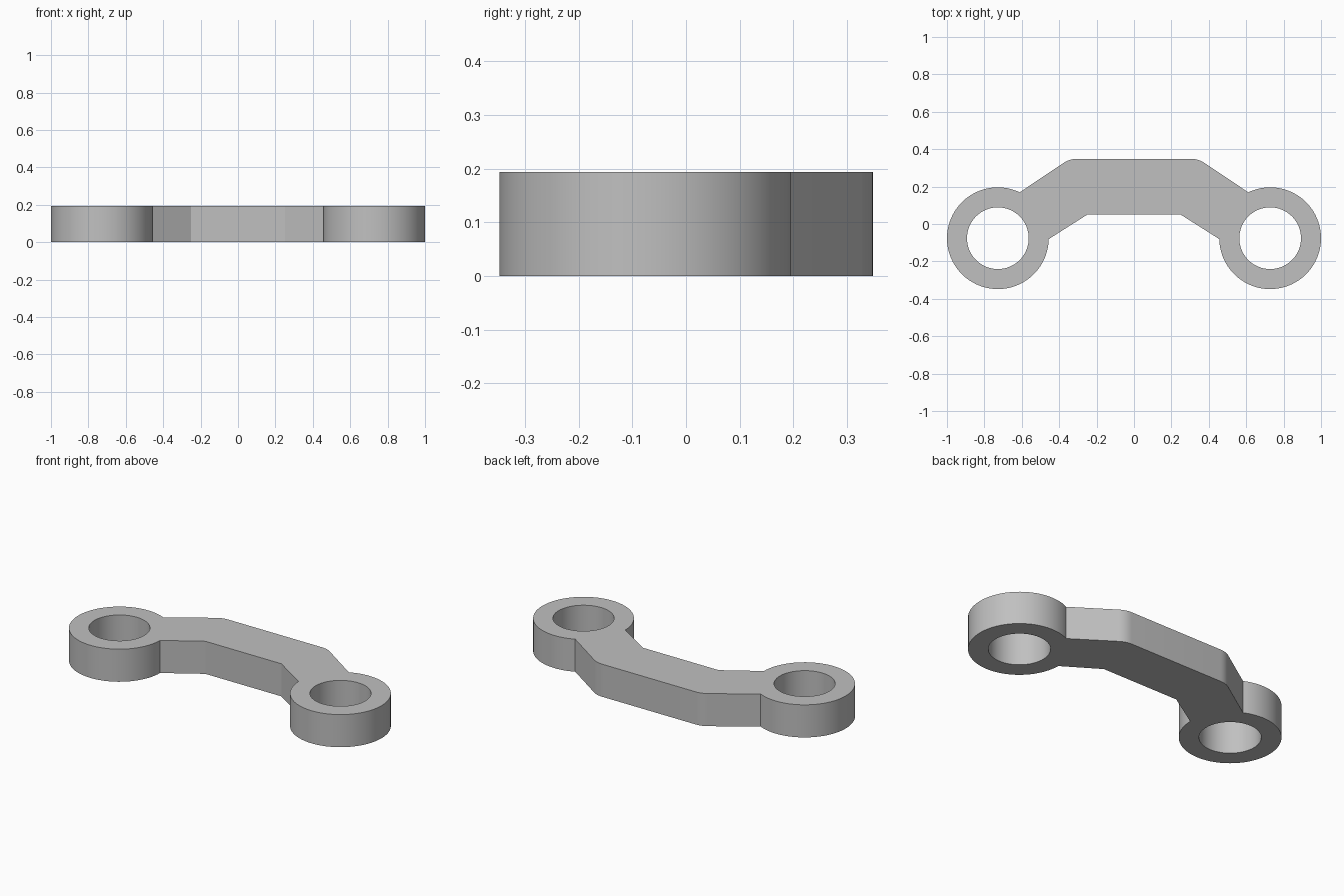
import bpy
import bmesh
from math import cos, sin, radians, pi
from mathutils import Vector

cube = bpy.data.objects.get("Cube")
if cube:
    bpy.data.objects.remove(cube, do_unlink=True)

HEIGHT = 0.194
EYE = Vector((0.728, -0.076))
OUTER, INNER = 0.272, 0.165
STEPS = 64


def arc(radius, start, end, steps):
    """Points on a circle round the eye centre, angles in degrees."""
    angles = [radians(start + (end - start) * i / steps) for i in range(steps + 1)]
    return [EYE + radius * Vector((cos(a), sin(a))) for a in angles]


def fillet(before, corner, after, length, steps=6):
    """Rounded corner as a quadratic blend between tangent points."""
    a = corner + (before - corner).normalized() * length
    b = corner + (after - corner).normalized() * length
    return [a * (1 - t) ** 2 + corner * 2 * t * (1 - t) + b * t * t
            for t in (i / steps for i in range(steps + 1))]


def mirrored(points):
    return [Vector((-p.x, p.y)) for p in reversed(points)]


# Half outline: top shoulder, round the eye, back to the underside of the arm
eye_arc = arc(OUTER, 115.5, -179, STEPS)
shoulder = fillet(Vector((0, 0.348)), Vector((0.345, 0.348)), eye_arc[0], 0.038)
half = shoulder + eye_arc + [Vector((0.25, 0.05))]
hole = arc(INNER, 0, 360, STEPS)[:-1]

# Flat plate with two holes, then raised to full thickness
bm = bmesh.new()
for loop in (half + mirrored(half), hole, mirrored(hole)):
    verts = [bm.verts.new((p.x, p.y, 0)) for p in loop]
    for i, v in enumerate(verts):
        bm.edges.new((verts[i - 1], v))
bmesh.ops.triangle_fill(bm, edges=bm.edges[:], use_beauty=True, normal=(0, 0, 1))
bmesh.ops.dissolve_limit(bm, angle_limit=0.01, verts=[], edges=bm.edges[:])
raised = bmesh.ops.extrude_face_region(bm, geom=bm.faces[:], use_keep_orig=True)
top = [g for g in raised["geom"] if isinstance(g, bmesh.types.BMVert)]
bmesh.ops.translate(bm, verts=top, vec=(0, 0, HEIGHT))
bmesh.ops.recalc_face_normals(bm, faces=bm.faces[:])

mesh = bpy.data.meshes.new("link_arm")
bm.to_mesh(mesh)
bm.free()
link = bpy.data.objects.new("link_arm", mesh)
bpy.context.collection.objects.link(link)

# Plain grey metal
grey = bpy.data.materials.new("grey_metal")
grey.use_nodes = True
colour = (0.53, 0.53, 0.53, 1)
grey.diffuse_color = colour
grey.node_tree.nodes["Principled BSDF"].inputs["Base Color"].default_value = colour
mesh.materials.append(grey)

# Smooth round walls, crisp rims and bends
bpy.ops.object.select_all(action="DESELECT")
link.select_set(True)
bpy.context.view_layer.objects.active = link
bpy.ops.object.shade_smooth_by_angle(angle=pi / 9)
